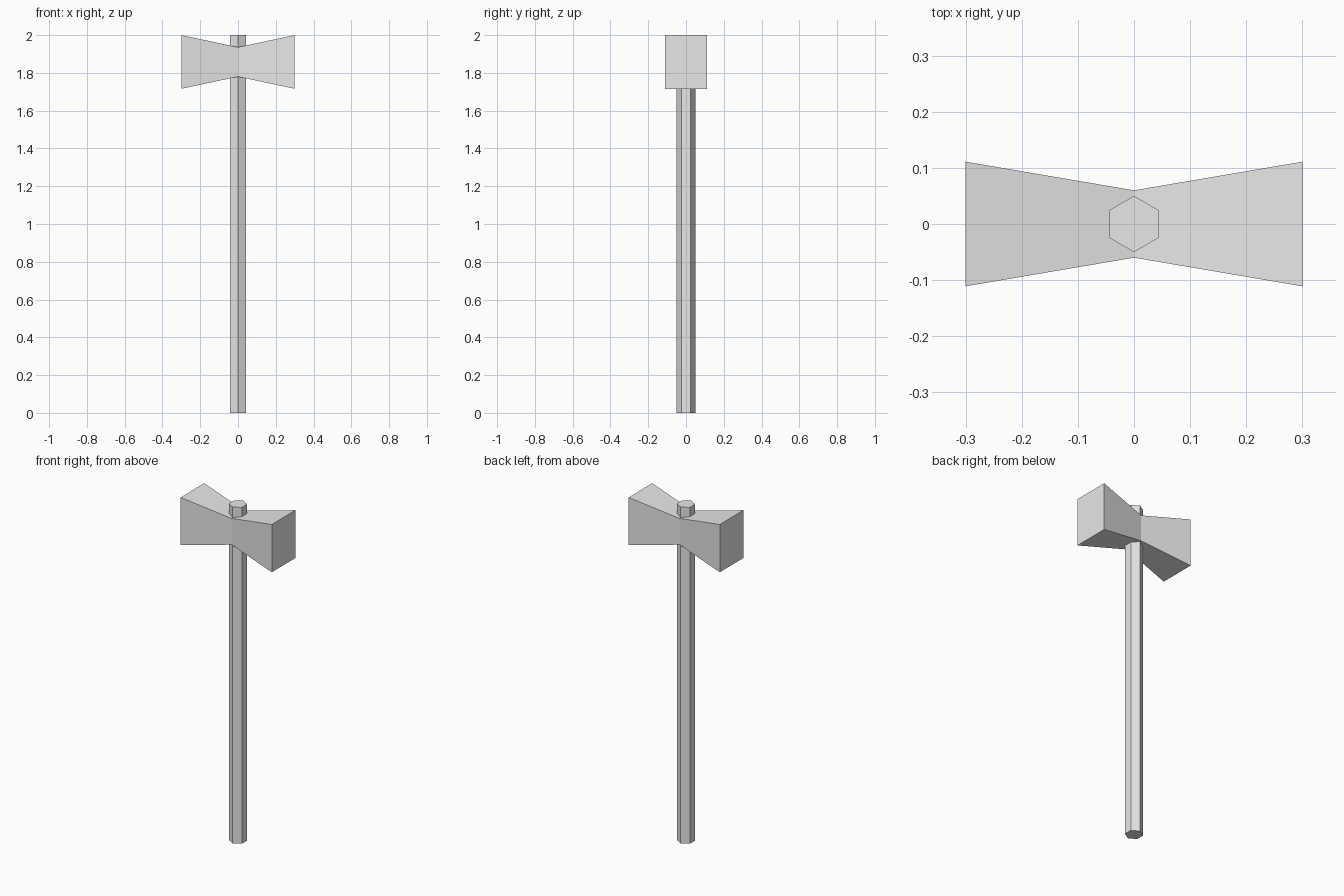
import bpy
import bmesh
from math import sin, cos, pi

cube = bpy.data.objects.get("Cube")
if cube:
    bpy.data.objects.remove(cube, do_unlink=True)

grey = bpy.data.materials.new("light grey")
grey.use_nodes = True
colour = (0.8, 0.8, 0.8, 1)
grey.diffuse_color = colour
grey.node_tree.nodes["Principled BSDF"].inputs["Base Color"].default_value = colour


def loft(name, sections):
    """Join matching cross-sections in order and cap both ends."""
    bm = bmesh.new()
    rings = [[bm.verts.new(p) for p in section] for section in sections]
    for a, b in zip(rings, rings[1:]):
        for i in range(len(a)):
            j = (i + 1) % len(a)
            bm.faces.new((a[i], a[j], b[j], b[i]))
    bm.faces.new(rings[0][::-1])
    bm.faces.new(rings[-1])
    bmesh.ops.recalc_face_normals(bm, faces=bm.faces)
    mesh = bpy.data.meshes.new(name)
    bm.to_mesh(mesh)
    bm.free()
    mesh.materials.append(grey)
    obj = bpy.data.objects.new(name, mesh)
    bpy.context.collection.objects.link(obj)
    return obj


def hexagon(z, radius=0.05):
    return [(radius * sin(i * pi / 3), radius * cos(i * pi / 3), z) for i in range(6)]


def rectangle(x, half_y, half_z, mid_z=1.858):
    corners = ((-1, -1), (1, -1), (1, 1), (-1, 1))
    return [(x, sy * half_y, mid_z + sz * half_z) for sy, sz in corners]


# Six-sided handle, running through the head to the top
loft("handle", [hexagon(0), hexagon(2)])

# Double head, pinched at the middle
loft("head", [
    rectangle(-0.3, 0.111, 0.142),
    rectangle(0, 0.06, 0.078),
    rectangle(0.3, 0.111, 0.142),
])
